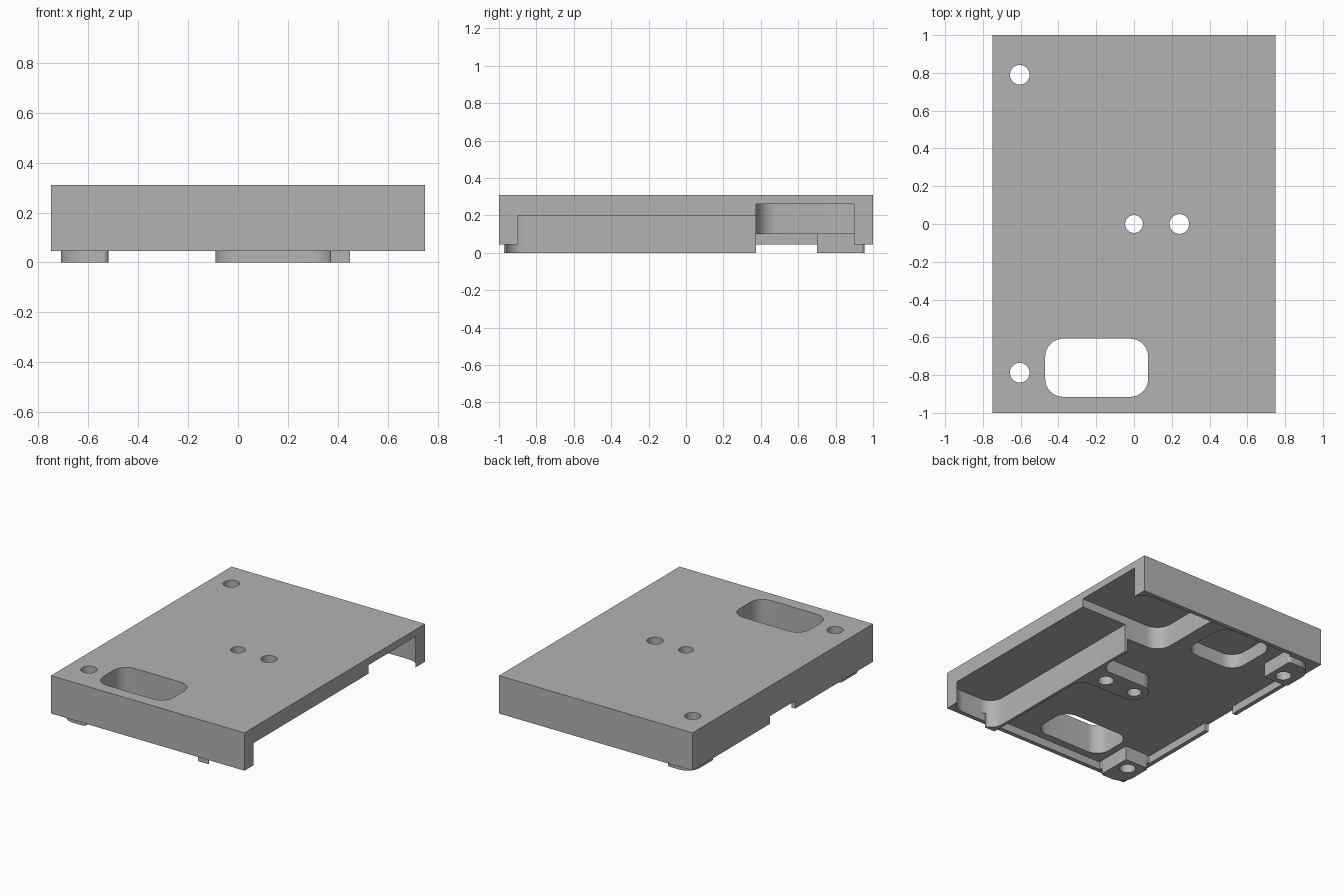
import bpy, bmesh, math
from mathutils import Vector

cube = bpy.data.objects.get("Cube")
if cube:
    bpy.data.objects.remove(cube, do_unlink=True)

grey = bpy.data.materials.new("plain_grey")
grey.use_nodes = True
GREY = (0.45, 0.45, 0.45, 1)
grey.diffuse_color = GREY
grey.node_tree.nodes["Principled BSDF"].inputs["Base Color"].default_value = GREY


def rounded(corners, steps=10):
    """Outline with each corner (x, y, radius) replaced by an arc."""
    out = []
    for i, (x, y, r) in enumerate(corners):
        p = Vector((x, y))
        if r == 0:
            out.append(p)
            continue
        a = (Vector(corners[i - 1][:2]) - p).normalized()
        b = (Vector(corners[(i + 1) % len(corners)][:2]) - p).normalized()
        centre = p + (a + b) * r          # corners are all square
        for k in range(steps + 1):
            t = k / steps * math.pi / 2
            out.append(centre - b * r * math.cos(t) - a * r * math.sin(t))
    return out


def prism(name, outline, z0, z1):
    bm = bmesh.new()
    face = bm.faces.new([bm.verts.new((p[0], p[1], z0)) for p in outline])
    ext = bmesh.ops.extrude_face_region(bm, geom=[face])
    bmesh.ops.translate(bm, vec=(0, 0, z1 - z0),
                        verts=[v for v in ext["geom"] if isinstance(v, bmesh.types.BMVert)])
    bmesh.ops.recalc_face_normals(bm, faces=bm.faces)
    mesh = bpy.data.meshes.new(name)
    bm.to_mesh(mesh)
    bm.free()
    mesh.materials.append(grey)
    ob = bpy.data.objects.new(name, mesh)
    bpy.context.collection.objects.link(ob)
    return ob


def box(x0, x1, y0, y1, r=0):
    return rounded([(x0, y0, r), (x1, y0, r), (x1, y1, r), (x0, y1, r)])


def circle(x, y, r, n=40):
    return [(x + r * math.cos(math.tau * k / n), y + r * math.sin(math.tau * k / n))
            for k in range(n)]


body = prism("cover_plate", box(-0.75, 0.75, -1, 1), 0.045, 0.31)
bpy.context.view_layer.objects.active = body


def combine(operation, name, outline, z0, z1):
    tool = prism(name, outline, z0, z1)
    tool.hide_render = True
    mod = body.modifiers.new(name, 'BOOLEAN')
    mod.operation, mod.solver, mod.object = operation, 'EXACT', tool
    bpy.ops.object.modifier_apply(modifier=mod.name)
    bpy.data.objects.remove(tool, do_unlink=True)


# Shallow underside recess, with a gap through the side wall
R = 0.12
combine('DIFFERENCE', "underside_recess", rounded([
    (-0.72, -0.97, R), (0.76, -0.97, R), (0.76, 0.97, R), (-0.72, 0.97, R),
    (-0.72, 0.14, 0), (-0.78, 0.14, 0), (-0.78, -0.14, 0), (-0.72, -0.14, 0)]), -0.1, 0.1)

# Long rib with a rounded boss for the central holes
combine('UNION', "rib_and_boss", rounded([
    (0.45, -0.972, 0), (0.45, 0.39, 0), (0.37, 0.39, 0), (0.37, 0.1, 0.08),
    (-0.09, 0.1, 0.09), (-0.09, -0.1, 0.09), (0.37, -0.1, 0.09), (0.37, -0.972, 0)]), 0, 0.12)

# Corner feet standing on low shelves
for s in (-1, 1):
    combine('UNION', "foot_shelf", box(-0.735, -0.525, *sorted((s * 0.705, s * 0.985))), 0.046, 0.12)
    combine('UNION', "foot", rounded([
        (-0.71, s * 0.7, 0.02), (-0.52, s * 0.7, 0), (-0.52, s * 0.955, 0.02),
        (-0.71, s * 0.955, 0.1)]), 0, 0.13)

# Open side bay, deep back pocket and small pocket
combine('DIFFERENCE', "side_bay", rounded([
    (0.39, -0.97, 0.1), (0.76, -0.97, R), (0.76, 0.4, 0), (0.39, 0.4, 0)]), -0.1, 0.2)
combine('DIFFERENCE', "back_pocket", rounded([
    (0.1, 0.375, 0.11), (0.76, 0.375, 0), (0.76, 0.97, R), (0.1, 0.97, 0.05)]), -0.1, 0.26)
combine('DIFFERENCE', "small_pocket", box(-0.43, -0.01, 0.5, 0.9, 0.1), 0.05, 0.2)

# Through holes and slot
combine('DIFFERENCE', "slot", box(-0.47, 0.075, -0.915, -0.607, 0.095), -0.1, 0.4)
for x, y, r in ((-0.605, -0.787, 0.052), (-0.605, 0.79, 0.052), (0, 0, 0.047), (0.24, 0, 0.052)):
    combine('DIFFERENCE', "hole", circle(x, y, r), -0.1, 0.4)

bpy.ops.object.select_all(action='DESELECT')
body.select_set(True)
bpy.ops.object.shade_smooth_by_angle(angle=math.radians(30))
